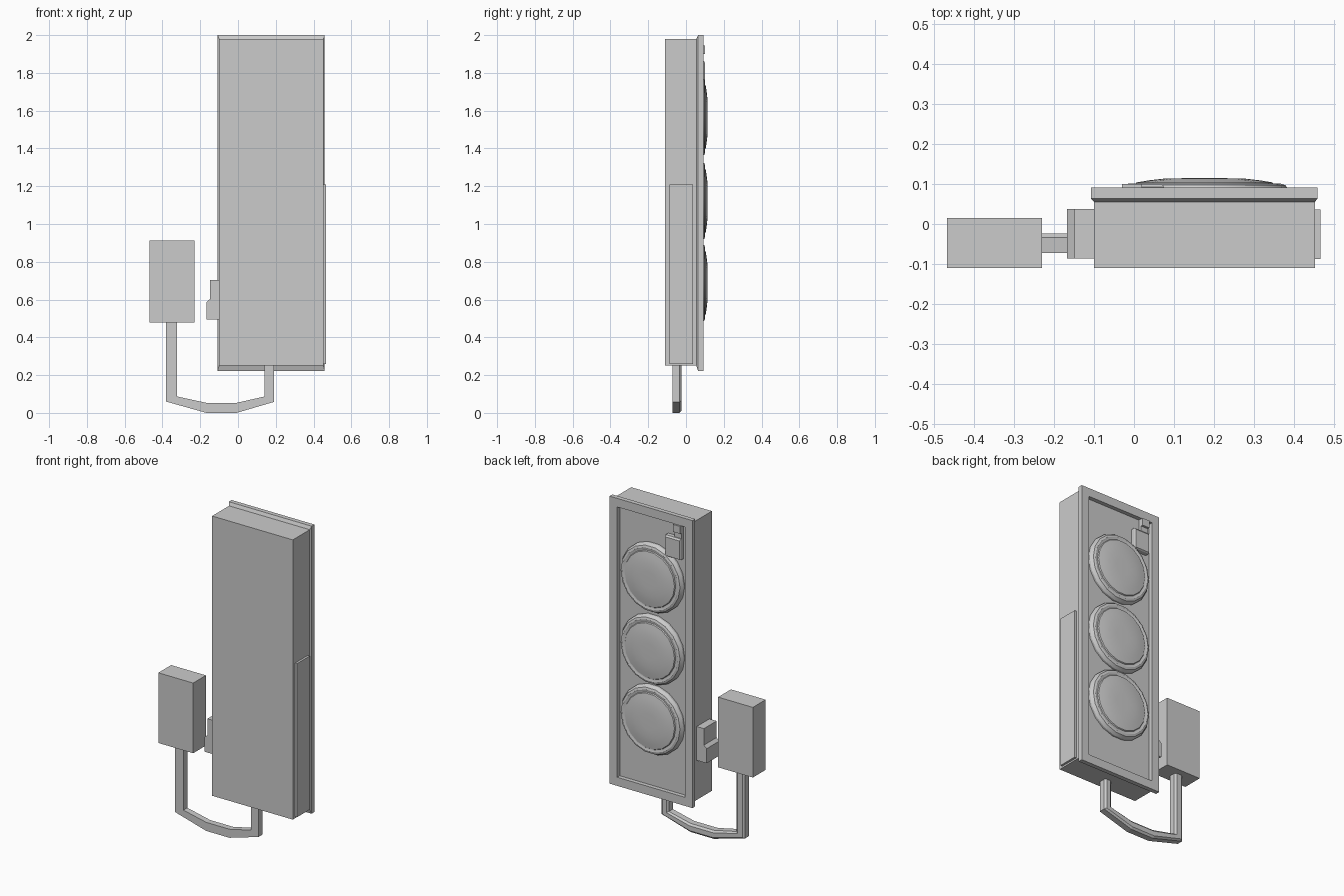
import bpy, bmesh, math

if "Cube" in bpy.data.objects:
    bpy.data.objects.remove(bpy.data.objects["Cube"])


def finish(name, bm, smooth=None):
    bmesh.ops.recalc_face_normals(bm, faces=bm.faces)
    mesh = bpy.data.meshes.new(name)
    bm.to_mesh(mesh)
    bm.free()
    ob = bpy.data.objects.new(name, mesh)
    bpy.context.collection.objects.link(ob)
    if smooth:
        bpy.ops.object.select_all(action='DESELECT')
        ob.select_set(True)
        bpy.context.view_layer.objects.active = ob
        bpy.ops.object.shade_smooth_by_angle(angle=math.radians(smooth))
    return ob


def loft(name, sections, smooth=None):
    """Skin closed cross-sections in order and cap both ends."""
    bm = bmesh.new()
    rings = [[bm.verts.new(p) for p in s] for s in sections]
    for a, b in zip(rings, rings[1:]):
        n = len(a)
        for i in range(n):
            j = (i + 1) % n
            bm.faces.new((a[i], a[j], b[j], b[i]))
    bm.faces.new(rings[0])
    bm.faces.new(rings[-1])
    return finish(name, bm, smooth)


def rect(x0, x1, z0, z1, y):
    return [(x0, y, z0), (x1, y, z0), (x1, y, z1), (x0, y, z1)]


def box(name, x0, x1, y0, y1, z0, z1):
    return loft(name, [rect(x0, x1, z0, z1, y0), rect(x0, x1, z0, z1, y1)])


# Main cabinet and side cover
box("cabinet_body", -0.10, 0.452, -0.11, 0.06, 0.25, 1.98)
box("side_cover", 0.45, 0.466, -0.087, 0.036, 0.26, 1.21)

# Flanged frame with chamfered edge and recessed panel
outer = (-0.108, 0.459, 0.222, 2.0)
inner = (-0.056, 0.407, 0.275, 1.947)
loft("door_frame", [
    rect(-0.10, 0.452, 0.25, 1.98, 0.055),
    rect(*outer, 0.064), rect(*outer, 0.0915),
    rect(*inner, 0.0915), rect(*inner, 0.066)])

# Three domed discs with stepped rims
SIDES = 18
disc_profile = [(0.214, 0.062), (0.214, 0.078), (0.203, 0.097), (0.190, 0.101),
                (0.181, 0.098), (0.174, 0.098), (0.170, 0.104),
                (0.140, 0.109), (0.100, 0.1135), (0.050, 0.1145)]
for k, zc in enumerate((0.688, 1.122, 1.566)):
    loft(f"disc_{k + 1}", [
        [(0.176 + r * math.cos(2 * math.pi * i / SIDES), y,
          zc + r * math.sin(2 * math.pi * i / SIDES)) for i in range(SIDES)]
        for r, y in disc_profile], smooth=22)

# Latch at the top of the panel
loft("latch_base", [rect(-0.03, 0.075, 1.735, 1.865, 0.06),
                    rect(-0.03, 0.075, 1.735, 1.865, 0.092),
                    rect(-0.025, 0.07, 1.74, 1.855, 0.1)])
box("latch_neck", -0.03, 0.02, 0.06, 0.086, 1.86, 1.905)
box("latch_head", -0.03, 0.02, 0.06, 0.1, 1.9, 1.946)

# Stepped bracket on the left side
bracket = [(-0.098, 0.495), (-0.168, 0.495), (-0.168, 0.585), (-0.149, 0.602),
           (-0.149, 0.704), (-0.098, 0.704)]
loft("side_bracket", [[(x, y, z) for x, z in bracket] for y in (-0.086, 0.038)])

# Separate control box
box("control_box", -0.468, -0.23, -0.11, 0.015, 0.478, 0.912)

# Conduit joining the two boxes, chamfered along its back
outside = [(-0.381, 0.485), (-0.381, 0.06), (-0.167, 0.0),
           (-0.008, 0.0), (0.19, 0.058), (0.19, 0.255)]
inside = [(-0.323, 0.485), (-0.323, 0.087), (-0.167, 0.053),
          (-0.008, 0.053), (0.141, 0.087), (0.141, 0.255)]
section = [(0, -0.072), (1, -0.072), (1, -0.034), (0.78, -0.024), (0.22, -0.024), (0, -0.034)]
loft("conduit", [[(o[0] + (n[0] - o[0]) * t, y, o[1] + (n[1] - o[1]) * t)
                  for t, y in section] for o, n in zip(outside, inside)])
